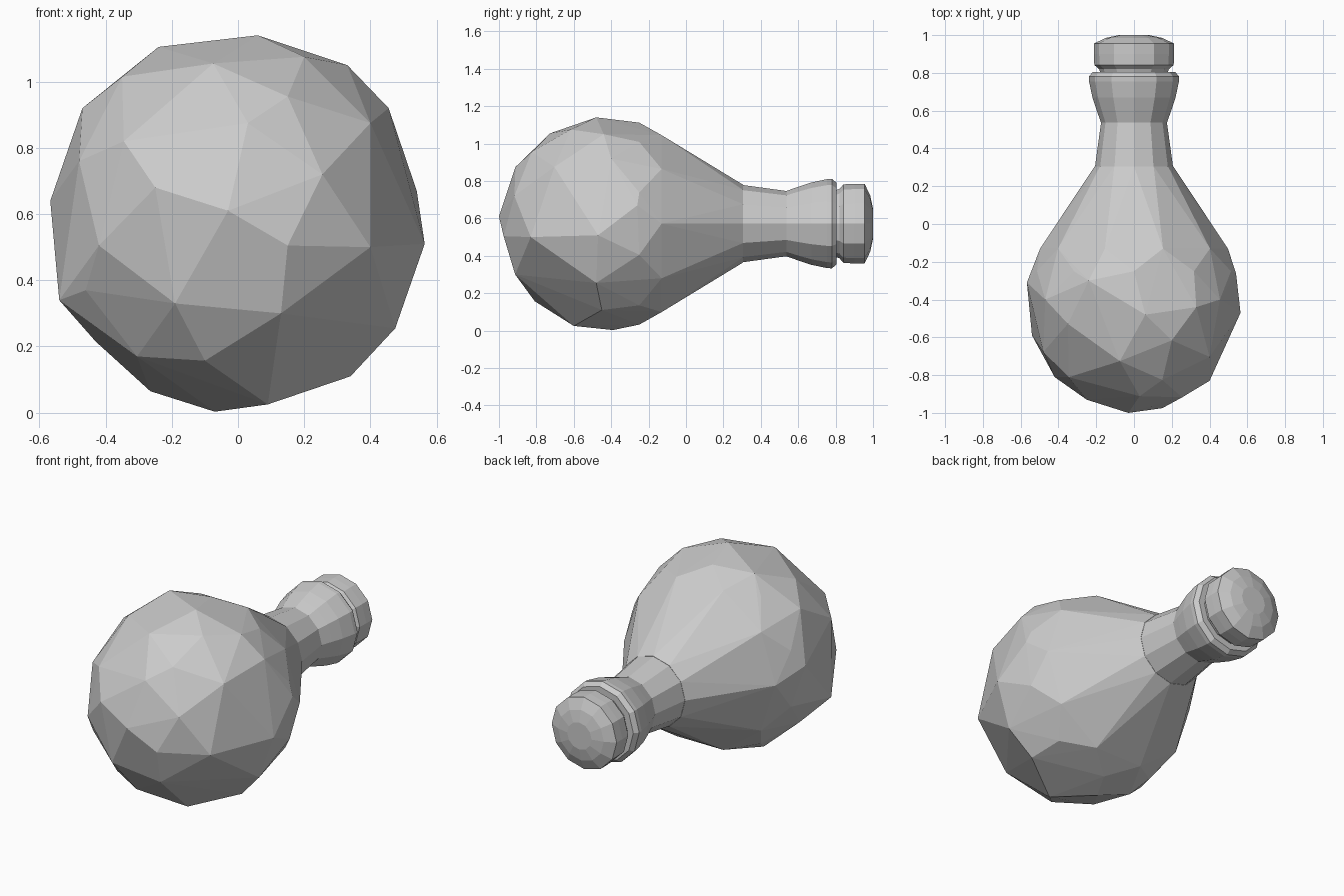
import bpy, bmesh, math

if "Cube" in bpy.data.objects:
    bpy.data.objects.remove(bpy.data.objects["Cube"])

CZ, CY, R = 0.572, -0.425, 0.574   # axis height, bulb centre, bulb radius


def finish(bm, name):
    bmesh.ops.recalc_face_normals(bm, faces=bm.faces)
    me = bpy.data.meshes.new(name)
    bm.to_mesh(me)
    bm.free()
    ob = bpy.data.objects.new(name, me)
    bpy.context.collection.objects.link(ob)
    return ob


def ring(y, r, n, phase=0.0):
    return [(r * math.cos(2 * math.pi * (i + phase) / n), y,
             CZ + r * math.sin(2 * math.pi * (i + phase) / n)) for i in range(n)]


def lathe(name, profile, n, phase=0.0):
    """Faceted solid turned around the y axis, closed at both ends."""
    bm = bmesh.new()
    rings = [[bm.verts.new(p) for p in ring(y, r, n, phase)] for y, r in profile]
    for a, b in zip(rings, rings[1:]):
        for i in range(n):
            j = (i + 1) % n
            bm.faces.new((a[i], a[j], b[j], b[i]))
    bm.faces.new(rings[0])
    bm.faces.new(rings[-1])
    return finish(bm, name)


# bulb: irregular facets on the front half (x, z), projected onto a sphere
front = [(-.03, .61), (-.25, .68), (.15, .505), (-.19, .33), (.13, .30),
         (-.42, .505), (-.46, .37), (-.305, .17), (-.10, .157), (-.345, .82),
         (-.075, 1.055), (.03, .875), (.15, .955), (.255, .72), (.40, .875),
         (.40, .50), (.20, 1.075), (-.35, 1.015), (-.48, .76)]
# widest belt (x, y, z)
belt = [(-.24, -.30, 1.105), (.06, -.48, 1.14), (.33, -.44, 1.05),
        (.455, -.40, .92), (.54, -.26, .67), (.564, -.47, .51),
        (.475, -.48, .255), (.34, -.45, .11), (.09, -.60, .025),
        (-.07, -.39, .003), (-.265, -.35, .065), (-.43, -.45, .215),
        (-.54, -.59, .34), (-.567, -.31, .64), (-.47, -.40, .92)]
pts = list(belt)
for x, z in front:
    d2 = R * R - x * x - (z - CZ) ** 2
    pts.append((x, CY - math.sqrt(max(d2, 0)), z))
pts.append((-.03, -1.0, .61))
pts += ring(-0.25, 0.54, 10, 0.5)       # back of the widest part
pts += ring(-0.13, 0.497, 10, 0.0)      # shoulder
pts += ring(0.305, 0.208, 12, 0.0)      # where the neck starts
bm = bmesh.new()
for p in pts:
    bm.verts.new(p)
res = bmesh.ops.convex_hull(bm, input=bm.verts)
junk = {v for v in res["geom_interior"] + res["geom_unused"]
        if isinstance(v, bmesh.types.BMVert)}
bmesh.ops.delete(bm, geom=list(junk), context='VERTS')
finish(bm, "flask_bulb")

# neck and flared lip
lathe("flask_neck", [(0.30, .207), (0.54, .174)], 12)
lathe("flask_lip", [(0.535, .174), (0.60, .197), (0.67, .220), (0.755, .238),
                    (0.78, .239), (0.805, .218)], 12)

# stopper with rounded end
lathe("stopper", [(0.79, .175), (0.82, .185), (0.842, .210), (0.90, .213),
                  (0.955, .213), (0.985, .15), (1.0, .08)], 12)
